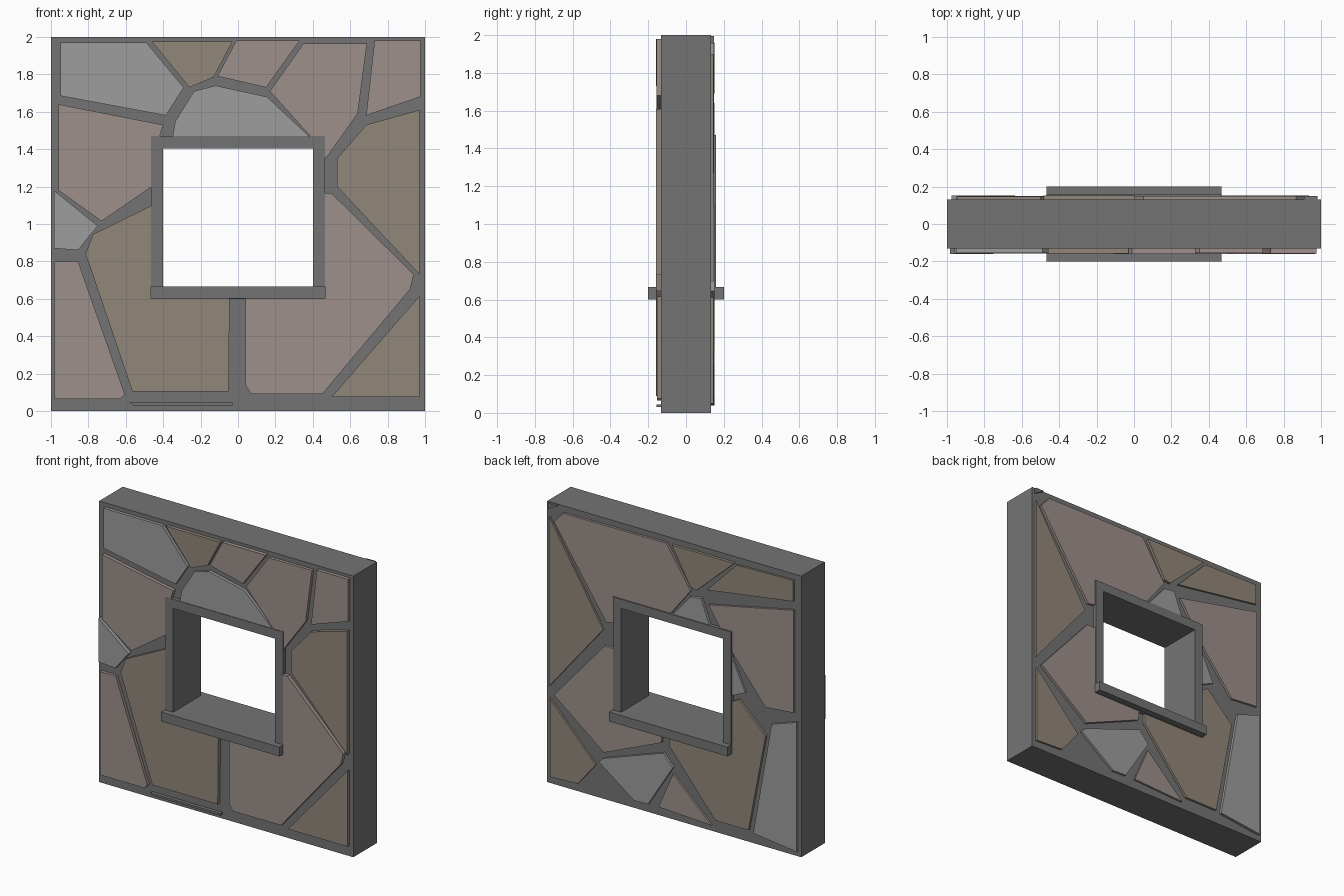
import bpy, bmesh


def material(name, rgb):
    m = bpy.data.materials.new(name)
    m.diffuse_color = (*rgb, 1)
    return m


MATS = {
    "mortar": material("mortar_grey", (0.175, 0.175, 0.175)),
    "grey": material("stone_grey", (0.34, 0.34, 0.34)),
    "pink": material("stone_pink", (0.34, 0.28, 0.26)),
    "tan": material("stone_tan", (0.29, 0.245, 0.195)),
}


def finish(bm, name, mat):
    bmesh.ops.recalc_face_normals(bm, faces=bm.faces)
    me = bpy.data.meshes.new(name)
    bm.to_mesh(me)
    bm.free()
    me.materials.append(MATS[mat])
    ob = bpy.data.objects.new(name, me)
    bpy.context.collection.objects.link(ob)
    return ob


def ring(name, outer, inner, depth, mat="mortar"):
    """Rectangular slab in xz with a rectangular hole, thickness 2*depth in y."""
    bm = bmesh.new()

    def loop(r, y):
        x0, x1, z0, z1 = r
        return [bm.verts.new((x, y, z)) for x, z in ((x0, z0), (x1, z0), (x1, z1), (x0, z1))]
    of, ob, nf, nb = loop(outer, -depth), loop(outer, depth), loop(inner, -depth), loop(inner, depth)
    for i in range(4):
        j = (i + 1) % 4
        for a, b in ((of, nf), (ob, nb), (of, ob), (nf, nb)):
            bm.faces.new((a[i], a[j], b[j], b[i]))
    return finish(bm, name, mat)


def stone(name, mat, pts, y0, y1):
    """Flat stone: xz outline extruded from y0 to y1."""
    bm = bmesh.new()
    f = bm.faces.new([bm.verts.new((x, y0, z)) for x, z in pts])
    ext = bmesh.ops.extrude_face_region(bm, geom=[f])
    for v in ext["geom"]:
        if isinstance(v, bmesh.types.BMVert):
            v.co.y = y1
    return finish(bm, name, mat)


# Wall slab with window hole, then the window surround and sill
ring("wall", (-1, 1, 0, 2), (-0.42, 0.42, 0.64, 1.42), 0.132)
ring("window_frame", (-0.465, 0.465, 0.6, 1.47), (-0.4, 0.4, 0.665, 1.405), 0.158)
bm = bmesh.new()
bmesh.ops.create_cube(bm, size=1)
for v in bm.verts:
    v.co = (v.co.x * 0.935, v.co.y * 0.4, 0.634 + v.co.z * 0.066)
finish(bm, "window_sill", "mortar")

# Front stones (x, z outlines)
front = [
    ("grey", [(-.95, 1.97), (-.49, 1.97), (-.29, 1.73), (-.385, 1.58), (-.95, 1.685)]),
    ("tan", [(-.46, 1.975), (-.03, 1.975), (-.13, 1.785), (-.26, 1.73)]),
    ("pink", [(-.01, 1.98), (.33, 1.98), (.15, 1.73), (-.11, 1.79)]),
    ("pink", [(.35, 1.965), (.69, 1.965), (.64, 1.59), (.47, 1.35), (.39, 1.465), (.17, 1.71)]),
    ("pink", [(.73, 1.98), (.975, 1.98), (.975, 1.68), (.685, 1.58)]),
    ("tan", [(.685, 1.53), (.97, 1.61), (.97, .73), (.53, 1.2), (.53, 1.35)]),
    ("grey", [(-.235, 1.71), (-.12, 1.74), (.155, 1.68), (.385, 1.465), (-.35, 1.465), (-.335, 1.55)]),
    ("pink", [(-.96, 1.64), (-.4, 1.53), (-.42, 1.465), (-.46, 1.46), (-.46, 1.2), (-.73, 1.015), (-.96, 1.18)]),
    ("grey", [(-.985, 1.18), (-.75, .99), (-.855, .86), (-.985, .87)]),
    ("pink", [(-.98, .8), (-.855, .8), (-.605, .09), (-.63, .065), (-.98, .065)]),
    ("tan", [(-.46, 1.1), (-.46, .6), (-.045, .6), (-.05, .105), (-.565, .105), (-.815, .84), (-.775, .945)]),
    ("pink", [(.04, .6), (.465, .6), (.465, 1.165), (.5, 1.165), (.94, .73), (.92, .65), (.45, .09),
              (.07, .09), (.04, .14)]),
    ("tan", [(.97, .615), (.97, .075), (.5, .075)]),
    ("mortar", [(-.58, .045), (-.03, .045), (-.03, .03), (-.56, .03)]),
]

# Back stones (x, z outlines)
back = [
    ("tan", [(.975, 1.9), (.55, 1.21), (.975, .695)]),
    ("pink", [(.865, 1.955), (.05, 1.96), (-.14, 1.67), (.02, 1.465), (.465, 1.465), (.465, 1.28),
              (.525, 1.27), (.935, 1.875)]),
    ("tan", [(.005, 1.96), (-.485, 1.96), (-.19, 1.69), (-.14, 1.7)]),
    ("tan", [(-.5, 1.95), (-.945, 1.96), (-.945, 1.81), (-.265, 1.71)]),
    ("pink", [(-.28, 1.61), (-.95, 1.75), (-.95, 1.02), (-.73, 1.0), (-.46, 1.33), (-.375, 1.465)]),
    ("grey", [(-.14, 1.63), (-.225, 1.64), (-.29, 1.47), (0, 1.465)]),
    ("grey", [(-.46, 1.29), (-.57, 1.06), (-.46, 1.01)]),
    ("tan", [(-.52, 1.0), (-.73, .795), (-.595, .09), (-.335, .09), (.03, .525), (.03, .6), (-.465, .6),
             (-.465, .97)]),
    ("grey", [(-.78, .895), (-.975, .96), (-.975, .04), (-.635, .08)]),
    ("pink", [(0, .33), (-.3, .045), (.115, .065)]),
    ("grey", [(.55, .295), (.075, .46), (0, .375), (.195, .065), (.305, .06), (.58, .26)]),
    ("pink", [(.935, .645), (.535, 1.1), (.465, 1.1), (.465, .6), (.08, .6), (.09, .53), (.54, .34)]),
    ("tan", [(.97, .61), (.61, .23), (.75, .06), (.97, .05)]),
    ("mortar", [(.91, 1.995), (.98, 1.995), (.98, 1.955)]),
]
# Alternate the relief slightly so the stones look hand laid
for side, sign, base, stones in (("front", -1, 0.157, front), ("back", 1, 0.149, back)):
    for i, (mat, pts) in enumerate(stones):
        stone(f"{side}_stone_{i + 1}", mat, pts, sign * 0.12, sign * (base + 0.003 * (i % 3 - 1)))
